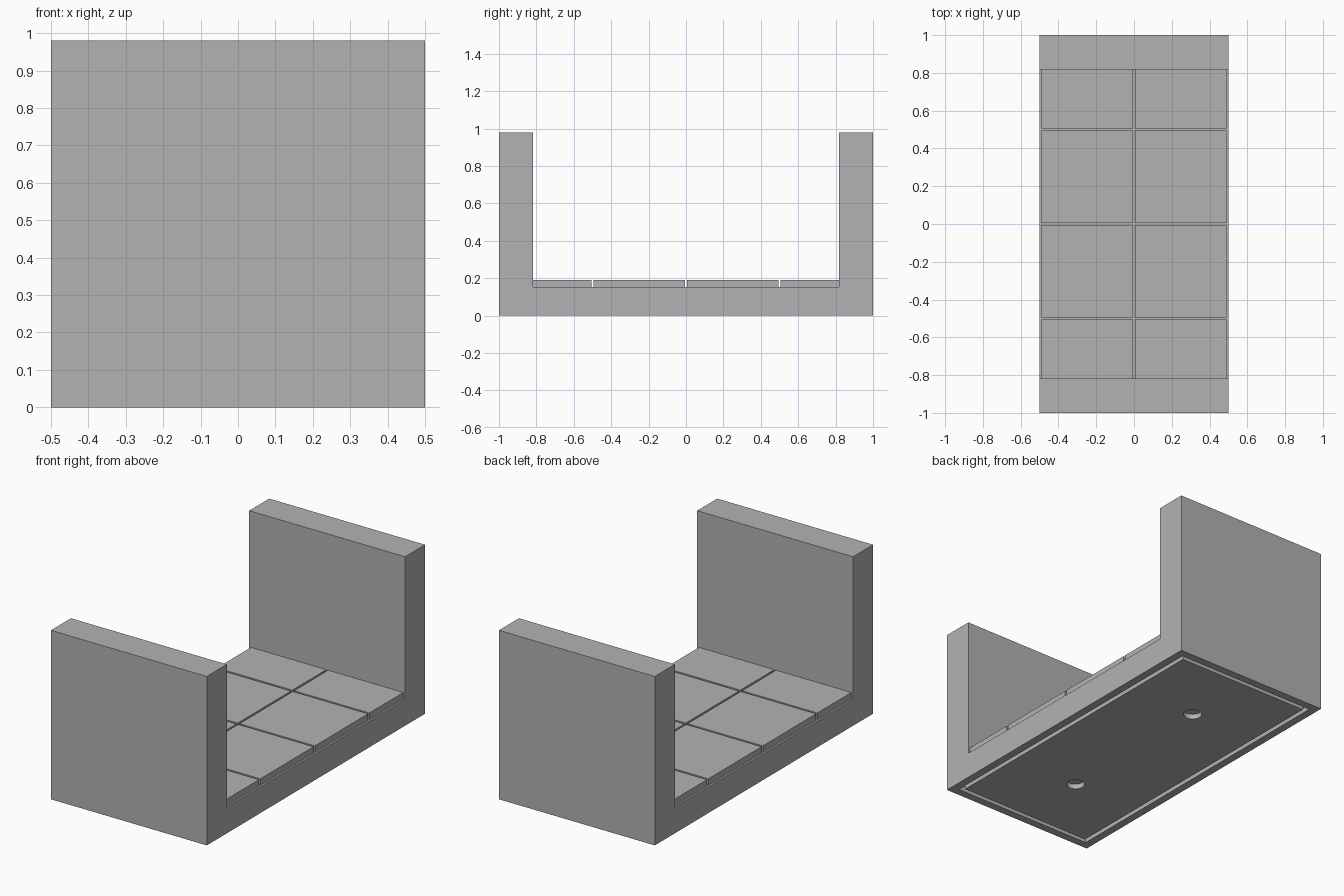
import bpy
import bmesh
from mathutils import Matrix, Vector

if "Cube" in bpy.data.objects:
    bpy.data.objects.remove(bpy.data.objects["Cube"], do_unlink=True)

HALF_X, HALF_Y, TOP = 0.5, 1.0, 0.98
WALL_Y, DECK_Z, TILE_Z = 0.817, 0.152, 0.19
RIM, SLOT, RECESS = 0.046, 0.025, 0.03
GAP = 0.006

grey = bpy.data.materials.new("plain grey")
grey.use_nodes = True
grey.diffuse_color = (0.448, 0.448, 0.448, 1)
grey.node_tree.nodes["Principled BSDF"].inputs["Base Color"].default_value = grey.diffuse_color


def finish(name, bm):
    bmesh.ops.recalc_face_normals(bm, faces=bm.faces[:])
    mesh = bpy.data.meshes.new(name)
    bm.to_mesh(mesh)
    bm.free()
    mesh.materials.append(grey)
    obj = bpy.data.objects.new(name, mesh)
    bpy.context.collection.objects.link(obj)
    return obj


def box(name, low, high):
    low, high = Vector(low), Vector(high)
    bm = bmesh.new()
    place = Matrix.Translation((low + high) / 2) @ Matrix.Diagonal((high - low).to_4d())
    bmesh.ops.create_cube(bm, size=1, matrix=place)
    return finish(name, bm)


def cut(target, cutter):
    cutter.hide_render = True
    mod = target.modifiers.new("cut", "BOOLEAN")
    mod.operation = "DIFFERENCE"
    mod.solver = "EXACT"
    mod.object = cutter
    bpy.context.view_layer.objects.active = target
    bpy.ops.object.modifier_apply(modifier=mod.name)
    bpy.data.objects.remove(cutter, do_unlink=True)


# U-shaped body: base with an end wall at front and back
half = [(HALF_Y, 0), (HALF_Y, TOP), (WALL_Y, TOP), (WALL_Y, DECK_Z)]
outline = half + [(-y, z) for y, z in reversed(half)]
bm = bmesh.new()
side = bm.faces.new([bm.verts.new((-HALF_X, y, z)) for y, z in outline])
swept = bmesh.ops.extrude_face_region(bm, geom=[side])
bmesh.ops.translate(bm, vec=(2 * HALF_X, 0, 0),
                    verts=[v for v in swept["geom"] if isinstance(v, bmesh.types.BMVert)])
body = finish("body", bm)

# Recess under the base
px, py = HALF_X - RIM, HALF_Y - RIM
cut(body, box("recess_cutter", (-px, -py, -0.1), (px, py, RECESS)))

# Bottom panel, leaving a narrow slot all round, with two round sockets
px, py = px - SLOT, py - SLOT
panel = box("bottom_panel", (-px, -py, 0), (px, py, RECESS))
for y in (-0.5, 0.5):
    bm = bmesh.new()
    bmesh.ops.create_cone(bm, cap_ends=True, segments=32, radius1=0.05, radius2=0.05,
                          depth=0.2, matrix=Matrix.Translation((0, y, 0)))
    cut(panel, finish("socket_cutter", bm))

# Floor tiles, two columns of four
rows = [(-WALL_Y, -0.5 - GAP), (-0.5 + GAP, -GAP), (GAP, 0.5 - GAP), (0.5 + GAP, WALL_Y)]
for label, sign in (("right", -1), ("left", 1)):
    x0, x1 = sorted((sign * GAP, sign * 0.489))
    for i, (y0, y1) in enumerate(rows, 1):
        box(f"floor_tile_{label}_{i}", (x0, y0, DECK_Z), (x1, y1, TILE_Z))
